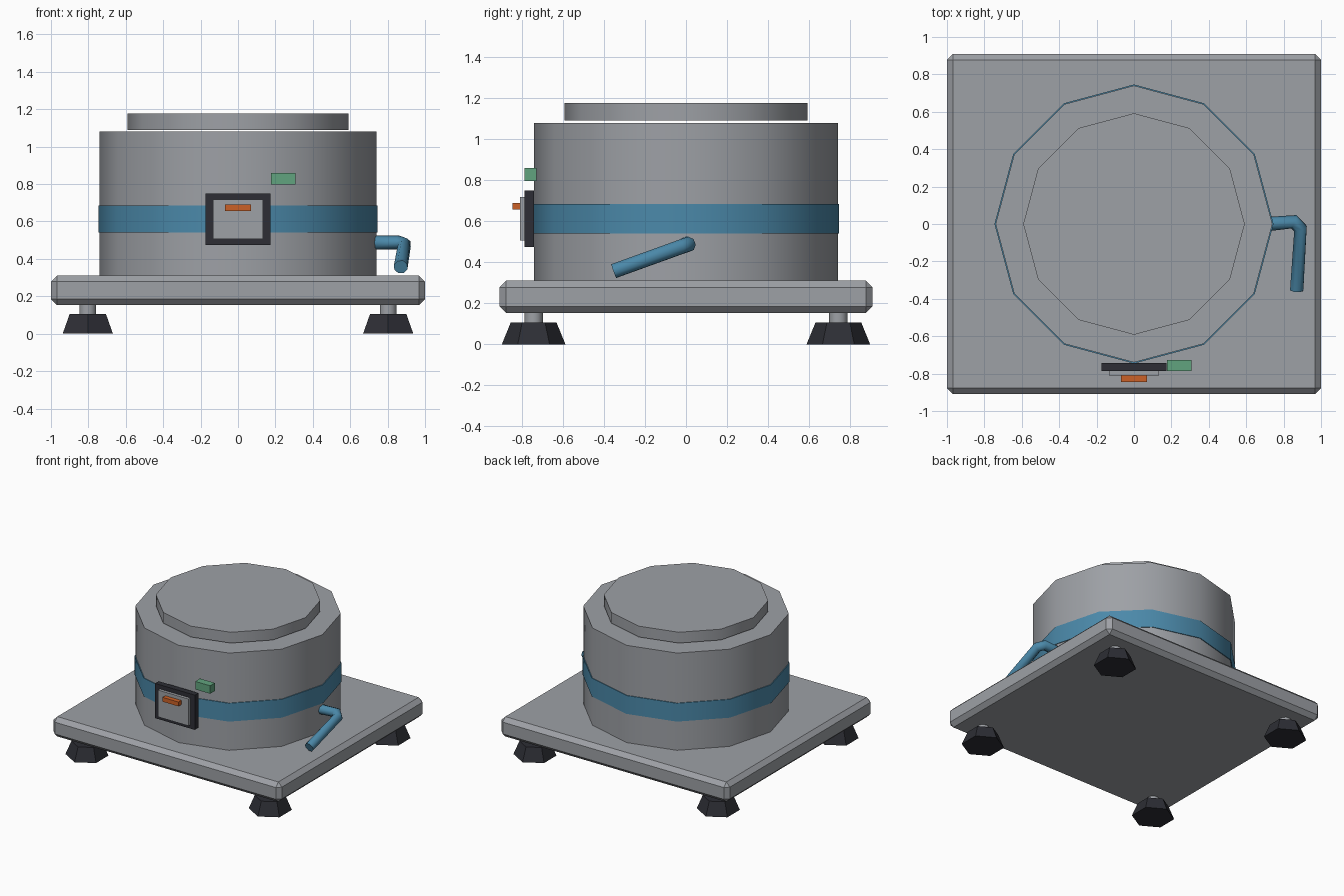
import bpy, math

cube = bpy.data.objects.get("Cube")
if cube:
    bpy.data.objects.remove(cube, do_unlink=True)


def material(name, rgb):
    m = bpy.data.materials.new(name)
    m.use_nodes = True
    m.diffuse_color = (*rgb, 1)
    m.node_tree.nodes["Principled BSDF"].inputs["Base Color"].default_value = (*rgb, 1)
    return m


grey = material("steel grey", (0.34, 0.355, 0.38))
blue = material("blue", (0.07, 0.25, 0.4))
dark = material("dark rubber", (0.026, 0.027, 0.035))
orange = material("orange", (0.6, 0.12, 0.02))
green = material("green", (0.12, 0.37, 0.21))


def finish(name, mat, smooth=None):
    ob = bpy.context.object
    ob.name = ob.data.name = name
    ob.data.materials.append(mat)
    if smooth:
        bpy.ops.object.shade_smooth_by_angle(angle=math.radians(smooth))
    return ob


def box(name, mat, lo, hi, bevel=0):
    bpy.ops.mesh.primitive_cube_add(size=1, location=[(a + b) / 2 for a, b in zip(lo, hi)])
    bpy.context.object.scale = [b - a for a, b in zip(lo, hi)]
    bpy.ops.object.transform_apply(location=False, rotation=False, scale=True)
    ob = finish(name, mat)
    if bevel:
        mod = ob.modifiers.new("chamfer", "BEVEL")
        mod.width = bevel
        mod.segments = 1
    return ob


def drum(name, mat, r1, r2, z0, z1, sides, x=0, y=0, smooth=None):
    bpy.ops.mesh.primitive_cone_add(vertices=sides, radius1=r1, radius2=r2, depth=z1 - z0,
                                    location=(x, y, (z0 + z1) / 2))
    return finish(name, mat, smooth)


# Base plate and main body
box("base_plate", grey, (-1, -0.91, 0.153), (1, 0.91, 0.31), 0.032)
drum("body", grey, 0.74, 0.74, 0.3, 1.08, 12, smooth=40)
drum("lid", grey, 0.592, 0.592, 1.09, 1.176, 12, smooth=40)
drum("band", blue, 0.746, 0.746, 0.54, 0.685, 12, smooth=40)

# Four feet with stems
for sx, side in ((-1, "right"), (1, "left")):
    for sy, end in ((-1, "front"), (1, "back")):
        x, y = sx * 0.803, sy * 0.743
        drum(f"{end}_{side}_foot", dark, 0.155, 0.112, 0, 0.105, 6, x, y)
        drum(f"{end}_{side}_stem", grey, 0.045, 0.045, 0.1, 0.16, 12, x, y, 40)

# Front control panel
box("panel_frame", dark, (-0.175, -0.787, 0.475), (0.173, -0.742, 0.75))
box("panel_screen", grey, (-0.133, -0.81, 0.505), (0.133, -0.78, 0.717))
box("panel_handle", orange, (-0.07, -0.845, 0.656), (0.07, -0.805, 0.69))
box("indicator", green, (0.177, -0.787, 0.797), (0.307, -0.728, 0.86))

# Bent drain pipe
path = [(0.72, 0, 0.487), (0.855, 0.012, 0.487), (0.89, -0.025, 0.475), (0.87, -0.352, 0.357)]
curve = bpy.data.curves.new("drain_pipe", "CURVE")
curve.dimensions = "3D"
curve.bevel_depth = 0.038
curve.bevel_resolution = 2
curve.use_fill_caps = True
spline = curve.splines.new("POLY")
spline.points.add(len(path) - 1)
for point, co in zip(spline.points, path):
    point.co = (*co, 1)
curve.materials.append(blue)
pipe = bpy.data.objects.new("drain_pipe", curve)
bpy.context.collection.objects.link(pipe)
